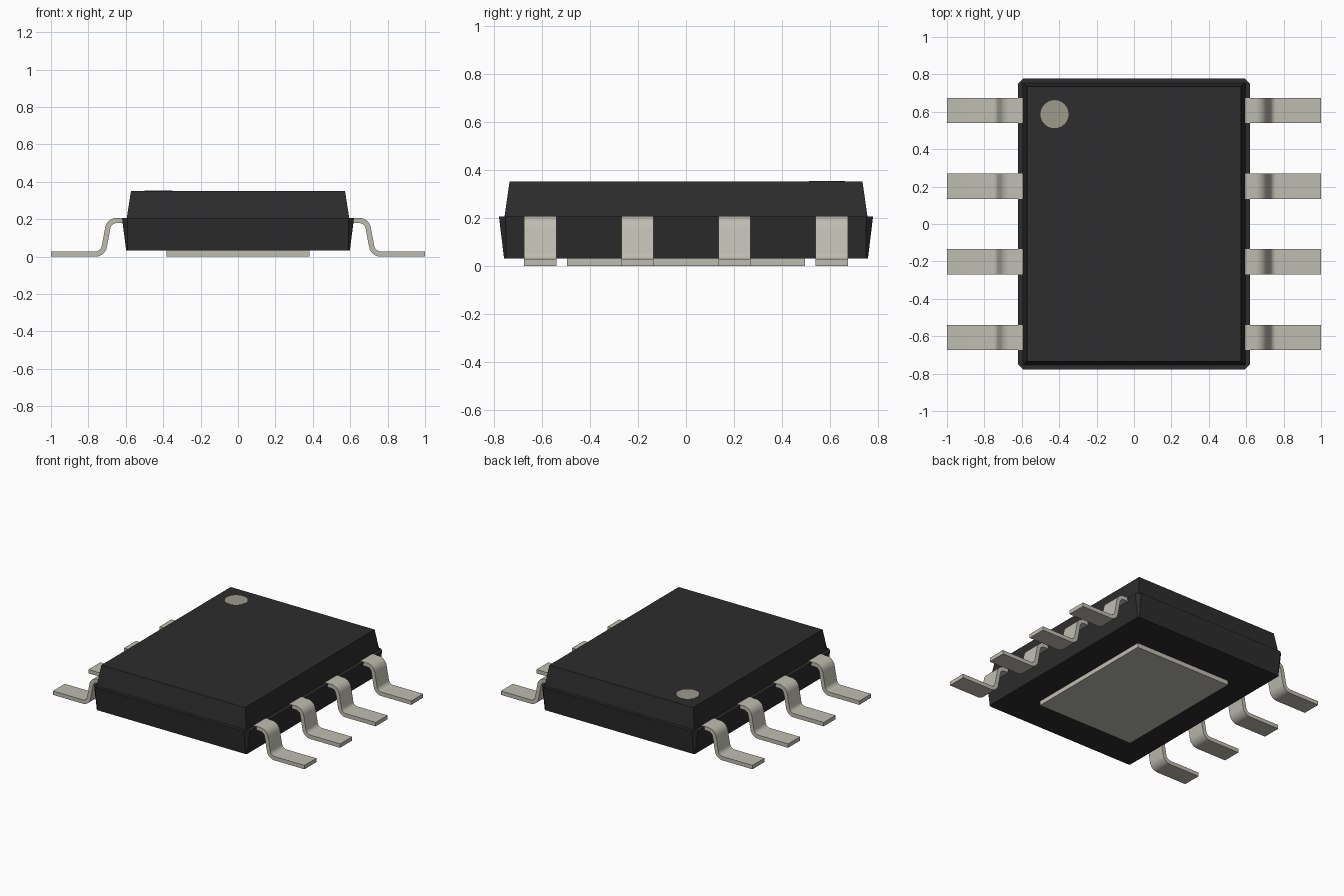
import bpy
import bmesh
import math
from mathutils import Vector

cube = bpy.data.objects.get("Cube")
if cube:
    bpy.data.objects.remove(cube, do_unlink=True)


def material(name, rgb, rough):
    m = bpy.data.materials.new(name)
    m.use_nodes = True
    m.diffuse_color = (*rgb, 1)
    bsdf = next(n for n in m.node_tree.nodes if n.type == 'BSDF_PRINCIPLED')
    bsdf.inputs["Base Color"].default_value = (*rgb, 1)
    bsdf.inputs["Roughness"].default_value = rough
    return m


BLACK = material("black plastic", (0.026, 0.026, 0.026), 0.7)
METAL = material("tinned metal", (0.52, 0.51, 0.445), 0.5)
MARK = material("marker grey", (0.34, 0.32, 0.26), 0.6)


def loft(name, rings, mat):
    """Skin equal-length closed rings of points and cap both ends."""
    bm = bmesh.new()
    loops = [[bm.verts.new(p) for p in ring] for ring in rings]
    n = len(loops[0])
    for a, b in zip(loops, loops[1:]):
        for i in range(n):
            j = (i + 1) % n
            bm.faces.new((a[i], a[j], b[j], b[i]))
    bm.faces.new(loops[0][::-1])
    bm.faces.new(loops[-1])
    bmesh.ops.recalc_face_normals(bm, faces=bm.faces)
    mesh = bpy.data.meshes.new(name)
    bm.to_mesh(mesh)
    bm.free()
    mesh.materials.append(mat)
    obj = bpy.data.objects.new(name, mesh)
    bpy.context.collection.objects.link(obj)
    return obj


def rect(hx, hy, z, c=0.0):
    """Rectangle ring, with corners chamfered by c when c > 0."""
    if not c:
        return [(hx, -hy, z), (hx, hy, z), (-hx, hy, z), (-hx, -hy, z)]
    return [(hx, -hy + c, z), (hx, hy - c, z), (hx - c, hy, z), (-hx + c, hy, z),
            (-hx, hy - c, z), (-hx, -hy + c, z), (-hx + c, -hy, z), (hx - c, -hy, z)]


def fillet(prev, corner, nxt, radius, steps=8):
    """Arc points rounding a 2D corner."""
    u, v = (prev - corner).normalized(), (nxt - corner).normalized()
    half = u.angle(v) / 2
    centre = corner + (u + v).normalized() * radius / math.sin(half)
    start = corner + u * radius / math.tan(half) - centre
    end = corner + v * radius / math.tan(half) - centre
    sweep = math.pi - 2 * half
    return [centre + (start * math.sin((1 - k / steps) * sweep)
                      + end * math.sin(k / steps * sweep)) / math.sin(sweep)
            for k in range(steps + 1)]


# Moulded body: chamfered lower half, narrower upper half
loft("body_lower", [rect(0.598, 0.757, 0.032, 0.008), rect(0.62, 0.778, 0.205, 0.028)], BLACK)
loft("body_upper", [rect(0.595, 0.755, 0.205), rect(0.572, 0.734, 0.352)], BLACK)

# Heat pad underneath
loft("thermal_pad", [rect(0.383, 0.495, 0.0), rect(0.383, 0.495, 0.034)], METAL)

# First-pin dot
loft("pin_marker", [[(-0.425 + 0.075 * math.cos(a), 0.587 + 0.075 * math.sin(a), z)
                     for a in (k * math.tau / 40 for k in range(40))]
                    for z in (0.350, 0.3535)], MARK)

# Bent lead: rounded centreline thickened into a strip profile
T = 0.028
A, B, C, D = (Vector(p) for p in ((0.55, 0.193), (0.689, 0.193), (0.722, T / 2), (1.0, T / 2)))
path = [A] + fillet(A, B, C, 0.048) + fillet(B, C, D, 0.048) + [D]
upper, lower = [], []
for i, p in enumerate(path):
    t = (path[min(i + 1, len(path) - 1)] - path[max(i - 1, 0)]).normalized()
    if i < 2:
        t = Vector((1, 0))
    elif i > len(path) - 3:
        t = Vector((1, 0))
    normal = Vector((-t.y, t.x)) * T / 2
    upper.append(p + normal)
    lower.append(p - normal)
profile = upper + lower[::-1]

# Four leads on each side
for side, sx in (("left", 1), ("right", -1)):
    for n, y in enumerate((-0.606, -0.202, 0.202, 0.606), 1):
        lead = loft(f"lead_{side}_{n}",
                    [[(sx * p.x, y + w, p.y) for p in profile] for w in (-0.067, 0.067)], METAL)
        bpy.ops.object.select_all(action='DESELECT')
        lead.select_set(True)
        bpy.context.view_layer.objects.active = lead
        bpy.ops.object.shade_smooth_by_angle(angle=math.radians(30))
